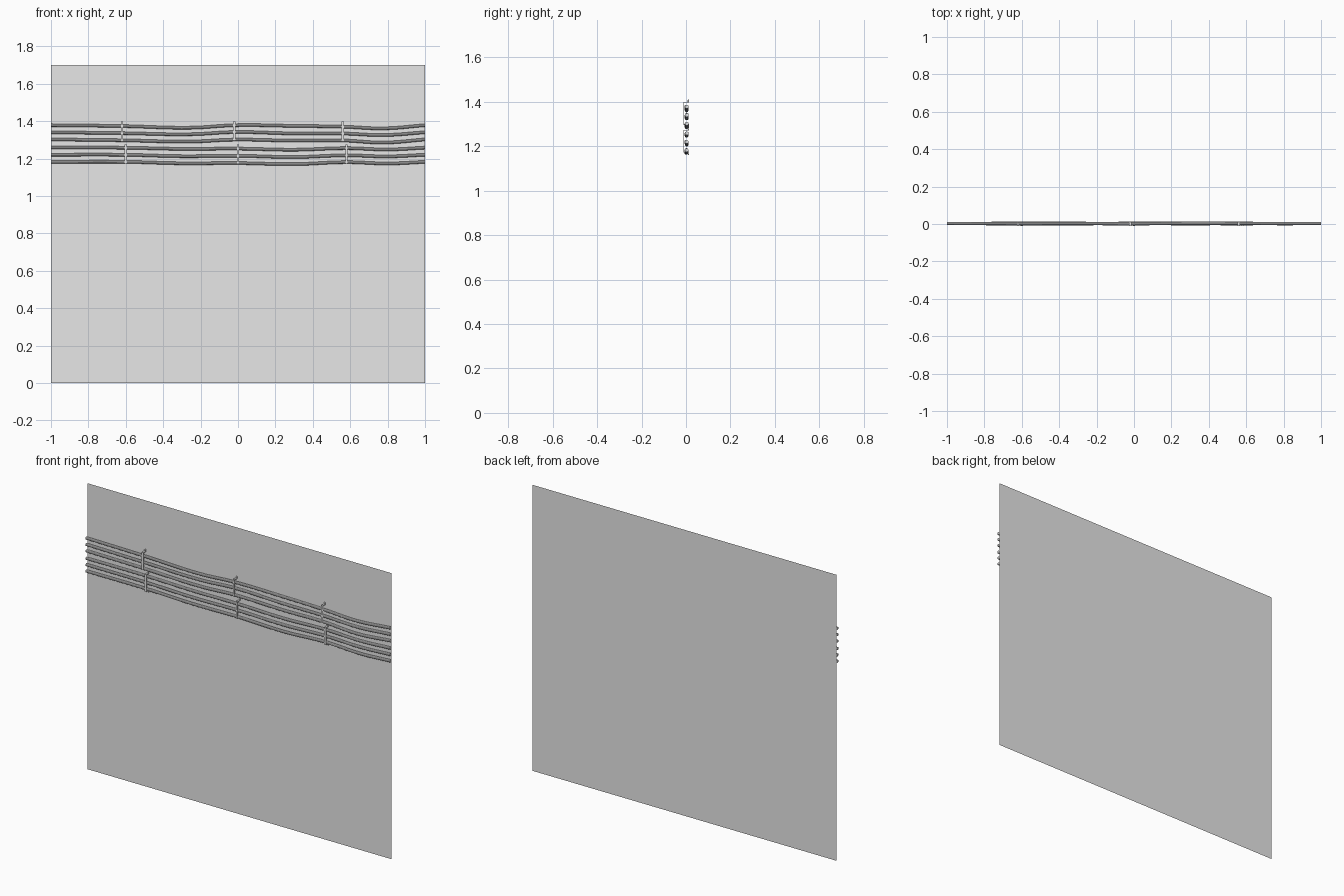
import bpy
import bmesh
import random
from mathutils import Matrix

random.seed(4)
if "Cube" in bpy.data.objects:
    bpy.data.objects.remove(bpy.data.objects["Cube"], do_unlink=True)

grey = bpy.data.materials.new("plain_grey")
grey.use_nodes = True
colour = (0.8, 0.8, 0.8, 1)
grey.diffuse_color = colour
grey.node_tree.nodes["Principled BSDF"].inputs["Base Color"].default_value = colour

WALL_Y = 0.013
RADIUS = 0.0085
CABLE_Y = 0.003


def link(name, data):
    data.materials.append(grey)
    obj = bpy.data.objects.new(name, data)
    bpy.context.collection.objects.link(obj)
    return obj


def add_box(bm, lo, hi):
    size = [b - a for a, b in zip(lo, hi)]
    mid = [(a + b) / 2 for a, b in zip(lo, hi)]
    bmesh.ops.create_cube(bm, size=1, matrix=Matrix.Translation(mid) @ Matrix.Diagonal((*size, 1)))


# Wall sheet
mesh = bpy.data.meshes.new("wall")
mesh.from_pydata([(-1, WALL_Y, 0), (1, WALL_Y, 0), (1, WALL_Y, 1.7), (-1, WALL_Y, 1.7)],
                 [], [(0, 1, 2, 3)])
link("wall", mesh)


# Cables: gently sagging round tubes
def cable(name, z, sag):
    curve = bpy.data.curves.new(name, "CURVE")
    curve.dimensions = "3D"
    curve.bevel_depth = RADIUS
    curve.bevel_resolution = 3
    curve.resolution_u = 8
    curve.use_fill_caps = True
    spline = curve.splines.new("BEZIER")
    spline.bezier_points.add(len(sag) - 1)
    for point, (x, dz) in zip(spline.bezier_points, sag):
        inner = abs(x) < 1
        dy = random.uniform(-0.002, 0.001) if inner else 0
        dz += random.uniform(-0.002, 0.002) if inner else 0
        point.co = (x, CABLE_Y + dy, z + dz)
        point.handle_left_type = point.handle_right_type = "AUTO"
    obj = link(name, curve)
    bpy.ops.object.select_all(action="DESELECT")
    obj.select_set(True)
    bpy.context.view_layer.objects.active = obj
    bpy.ops.object.convert(target="MESH")
    bpy.ops.object.shade_smooth_by_angle()


# Clips: front strap, two returns to the wall and two fixing tabs
def clip(name, x, z_low, z_high):
    bm = bmesh.new()
    half, front, thick, tab = 0.006, -0.011, 0.003, 0.014
    low, high = z_low + tab, z_high - tab
    add_box(bm, (x - half, front, low), (x + half, front + thick, high))
    for inner, outer in ((low, z_low), (high, z_high)):
        a, b = sorted((inner, inner + (thick if outer > inner else -thick)))
        add_box(bm, (x - half, front, a), (x + half, WALL_Y, b))
        a, b = sorted((inner, outer))
        add_box(bm, (x - half, WALL_Y - thick, a), (x + half, WALL_Y, b))
        # Screw head on the tab
        spot = Matrix.Translation((x, WALL_Y - thick - 0.001, (inner + outer) / 2 + 0.001))
        bmesh.ops.create_cone(bm, cap_ends=True, segments=8, radius1=0.004, radius2=0.004,
                              depth=0.003, matrix=spot @ Matrix.Rotation(1.5708, 4, "X"))
    data = bpy.data.meshes.new(name)
    bm.to_mesh(data)
    bm.free()
    link(name, data)


upper_sag = [(-1, 0), (-0.62, -0.003), (-0.25, -0.012), (-0.02, 0),
             (0.3, -0.005), (0.56, -0.007), (0.78, -0.016), (1, 0)]
lower_sag = [(-1, 0), (-0.6, -0.001), (-0.3, -0.008), (0, -0.005),
             (0.3, -0.011), (0.58, -0.002), (0.8, -0.008), (1, 0)]
groups = (("upper", 1.378, upper_sag, (-0.62, -0.02, 0.56), 1.285, 1.41),
          ("lower", 1.258, lower_sag, (-0.6, 0, 0.58), 1.16, 1.285))

for label, top, sag, clip_xs, z_low, z_high in groups:
    for i in range(3):
        cable(f"{label}_cable_{i + 1}", top - i * 0.038, sag)
    for i, x in enumerate(clip_xs):
        clip(f"{label}_clip_{i + 1}", x, z_low, z_high)
